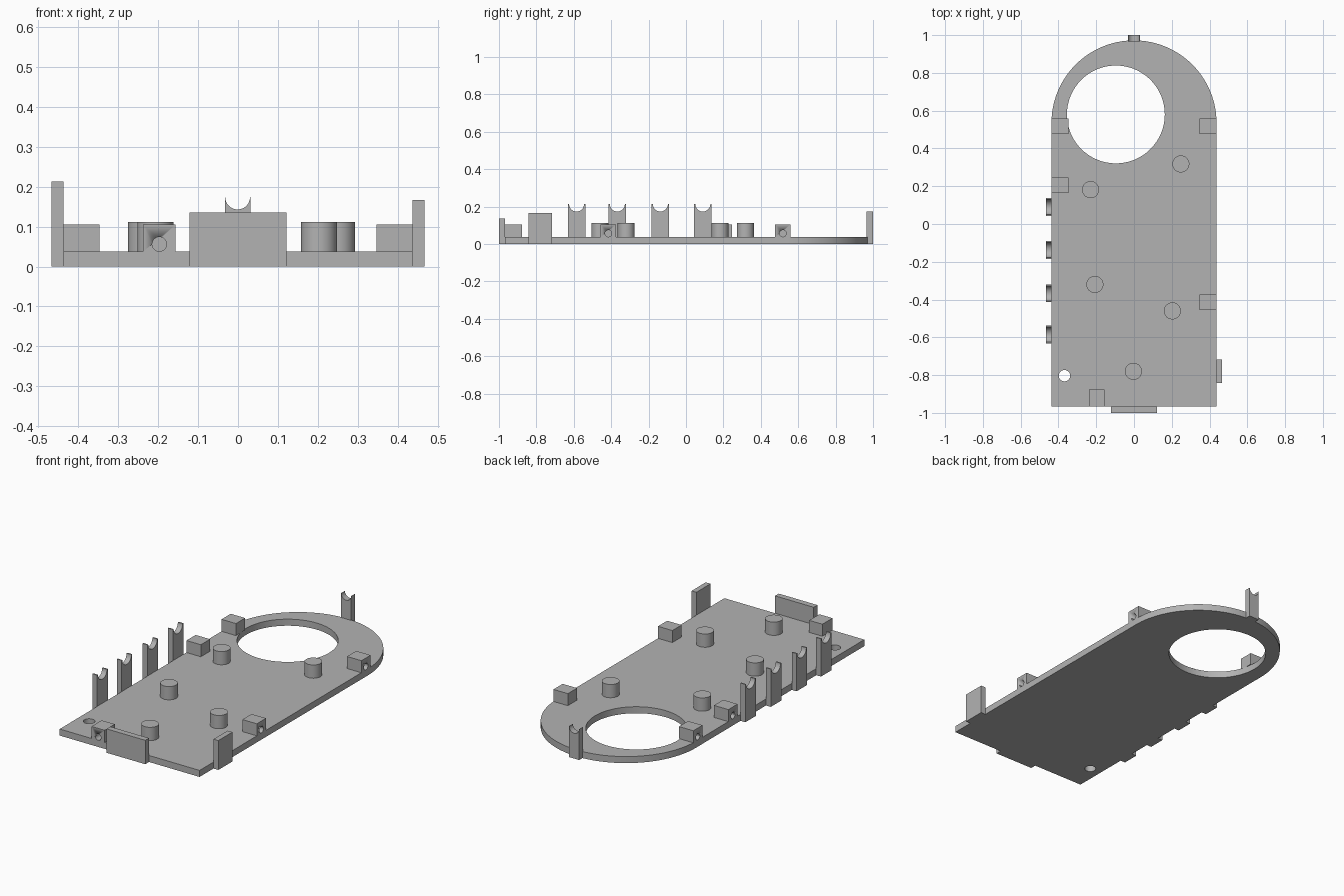
import bpy, bmesh, math
from mathutils import Matrix, Vector

if "Cube" in bpy.data.objects:
    bpy.data.objects.remove(bpy.data.objects["Cube"], do_unlink=True)

grey = bpy.data.materials.new("plain grey")
grey.use_nodes = True
grey.diffuse_color = (0.45, 0.45, 0.45, 1)
grey.node_tree.nodes["Principled BSDF"].inputs["Base Color"].default_value = grey.diffuse_color

# Local profile axes mapped to world axes, by extrusion direction
AXES = {"x": Matrix(((0, 0, 1), (1, 0, 0), (0, 1, 0))).to_4x4(),
        "y": Matrix.Rotation(math.pi / 2, 4, "X"),
        "z": Matrix.Identity(4)}


def arc(cx, cy, r, start=0, end=360, n=64):
    """Points along an arc, without a repeated end point on a full circle."""
    count = n if end - start == 360 else n + 1
    angles = [math.radians(start + (end - start) * i / n) for i in range(count)]
    return [(cx + r * math.cos(a), cy + r * math.sin(a)) for a in angles]


def prism(name, loops, axis, low, high):
    """Extrude a flat outline (with optional holes) along an axis."""
    curve = bpy.data.curves.new(name, "CURVE")
    curve.dimensions = "2D"
    curve.fill_mode = "BOTH"
    curve.extrude = (high - low) / 2
    for pts in loops:
        spline = curve.splines.new("POLY")
        spline.points.add(len(pts) - 1)
        for p, (u, v) in zip(spline.points, pts):
            p.co = (u, v, 0, 1)
        spline.use_cyclic_u = True
    temp = bpy.data.objects.new("temp", curve)
    bpy.context.collection.objects.link(temp)
    bpy.context.view_layer.update()
    graph = bpy.context.evaluated_depsgraph_get()
    mesh = bpy.data.meshes.new_from_object(temp.evaluated_get(graph))
    bpy.data.objects.remove(temp, do_unlink=True)
    mesh.name = name
    shift = Vector([(low + high) / 2 if a == axis else 0 for a in "xyz"])
    mesh.transform(Matrix.Translation(shift) @ AXES[axis])
    bm = bmesh.new()
    bm.from_mesh(mesh)
    bmesh.ops.remove_doubles(bm, verts=bm.verts, dist=1e-5)
    bmesh.ops.recalc_face_normals(bm, faces=bm.faces)
    bm.to_mesh(mesh)
    bm.free()
    mesh.materials.clear()
    mesh.materials.append(grey)
    obj = bpy.data.objects.new(name, mesh)
    bpy.context.collection.objects.link(obj)
    bpy.ops.object.select_all(action="DESELECT")
    obj.select_set(True)
    bpy.context.view_layer.objects.active = obj
    bpy.ops.object.shade_smooth_by_angle(angle=math.radians(30))
    return obj


def rect(u0, u1, v0, v1):
    return [(u0, v0), (u1, v0), (u1, v1), (u0, v1)]


def notched(c, half, top, r):
    """Upright tab outline with a round cradle cut into its top."""
    return [(c - half, 0), (c + half, 0), (c + half, top)] + \
        arc(c, top, r, 360, 180, 24) + [(c - half, top)]


def bored_block(name, axis, side, edge, centre):
    """Block with a blind screw hole opening on its outer face."""
    inner, floor = edge - side * 0.09, edge - side * 0.06
    outline = rect(centre - 0.041, centre + 0.041, T, 0.105)
    block = prism(name, [outline], axis, min(edge, inner), max(edge, inner))
    outer = edge + side * 0.02
    cutter = prism(name + "_cutter", [arc(centre, 0.056, 0.018, n=32)], axis,
                   min(outer, floor), max(outer, floor))
    cutter.hide_render = True
    mod = block.modifiers.new("screw hole", "BOOLEAN")
    mod.operation, mod.solver, mod.object = "DIFFERENCE", "EXACT", cutter
    bpy.context.view_layer.objects.active = block
    bpy.ops.object.modifier_apply(modifier=mod.name)
    bpy.data.objects.remove(cutter, do_unlink=True)


T = 0.037      # plate thickness
W = 0.437      # plate half width

# Base plate with rounded back, large opening and small hole
plate = [(-W, -0.967), (W, -0.967)] + arc(0, 0.535, W, 0, 180, 64)
prism("base_plate", [plate, arc(-0.096, 0.58, 0.259, n=96),
                     arc(-0.368, -0.803, 0.03, n=32)], "z", 0, T)

# Round pegs
pegs = [(0.248, 0.318), (-0.23, 0.182), (-0.207, -0.32), (0.203, -0.46), (-0.003, -0.78)]
for i, (x, y) in enumerate(pegs):
    prism(f"peg_{i + 1}", [arc(x, y, 0.045, n=48)], "z", T, 0.112)

# Screw blocks along the rim
for name, side, y in (("right_back", -1, 0.518), ("right_middle", -1, 0.205),
                      ("left_back", 1, 0.518), ("left_front", 1, -0.415)):
    bored_block(name + "_block", "x", side, side * W, y)
bored_block("front_block", "y", -1, -0.967, -0.197)

# Cradle tabs on the right edge and at the back
for i, y in enumerate((0.09, -0.137, -0.367, -0.585)):
    prism(f"cradle_tab_{i + 1}", [notched(y, 0.047, 0.213, 0.04)], "x", -0.467, -W)
prism("back_cradle_tab", [notched(-0.001, 0.032, 0.174, 0.031)], "y", 0.966, 1.0)

# Plain upright panels
prism("left_panel", [rect(-0.843, -0.717, 0, 0.166)], "x", W, 0.467)
prism("front_panel", [rect(-0.121, 0.121, 0, 0.135)], "y", -1.0, -0.967)
